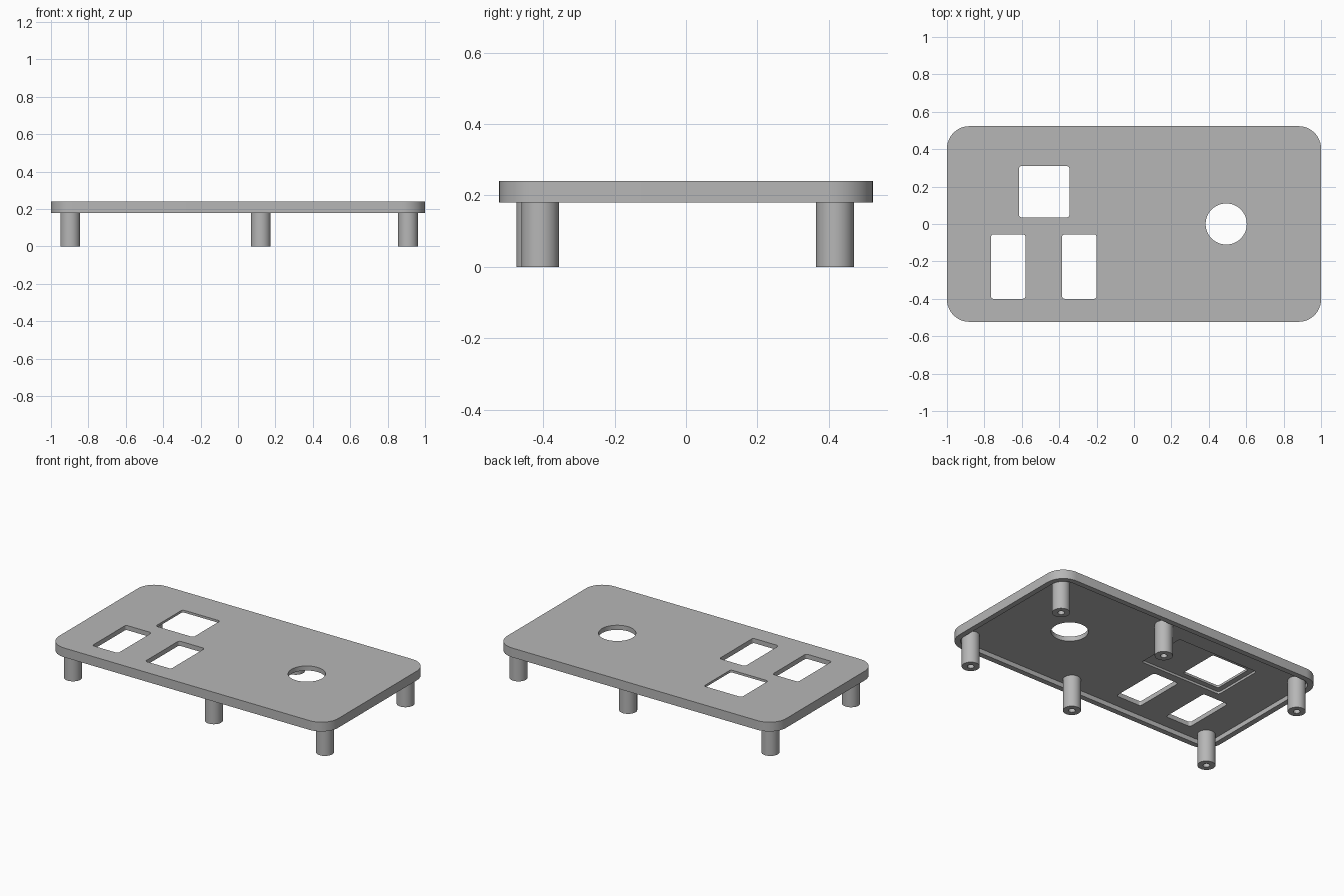
import bpy, bmesh
from math import cos, sin, pi, radians

if "Cube" in bpy.data.objects:
    bpy.data.objects.remove(bpy.data.objects["Cube"], do_unlink=True)

GREY = (0.47, 0.47, 0.47, 1)
grey = bpy.data.materials.new("plain_grey")
grey.use_nodes = True
grey.diffuse_color = GREY
grey.node_tree.nodes["Principled BSDF"].inputs["Base Color"].default_value = GREY

TOP, FLOOR, BOTTOM = 0.24, 0.21, 0.18
HALF_X, HALF_Y, CORNER, RIM = 1.0, 0.523, 0.12, 0.035


def prism(name, x0, x1, y0, y1, z0, z1, radius, steps=6):
    """Vertical prism with a rounded rectangular outline."""
    centres = [(x1 - radius, y1 - radius), (x0 + radius, y1 - radius),
               (x0 + radius, y0 + radius), (x1 - radius, y0 + radius)]
    bm = bmesh.new()
    ring = []
    for quarter, (cx, cy) in enumerate(centres):
        for i in range(steps + 1):
            a = (quarter + i / steps) * pi / 2
            ring.append(bm.verts.new((cx + radius * cos(a), cy + radius * sin(a), z0)))
    base = bm.faces.new(ring)
    out = bmesh.ops.extrude_face_region(bm, geom=[base])
    moved = [v for v in out["geom"] if isinstance(v, bmesh.types.BMVert)]
    bmesh.ops.translate(bm, vec=(0, 0, z1 - z0), verts=moved)
    bmesh.ops.remove_doubles(bm, verts=bm.verts, dist=0.0001)
    bmesh.ops.recalc_face_normals(bm, faces=bm.faces)
    return make_object(name, bm)


def disc(name, x, y, z0, z1, radius):
    """Vertical cylinder, as a prism whose corners meet."""
    return prism(name, x - radius, x + radius, y - radius, y + radius,
                 z0, z1, radius * 0.9999, 12)


def make_object(name, bm):
    mesh = bpy.data.meshes.new(name)
    bm.to_mesh(mesh)
    bm.free()
    mesh.materials.append(grey)
    obj = bpy.data.objects.new(name, mesh)
    bpy.context.collection.objects.link(obj)
    return obj


def select(obj):
    bpy.ops.object.select_all(action="DESELECT")
    obj.select_set(True)
    bpy.context.view_layer.objects.active = obj


def cut(obj, cutter):
    cutter.hide_render = True
    select(obj)
    mod = obj.modifiers.new("cut", "BOOLEAN")
    mod.operation, mod.solver, mod.object = "DIFFERENCE", "EXACT", cutter
    bpy.ops.object.modifier_apply(modifier=mod.name)
    bpy.data.objects.remove(cutter, do_unlink=True)


def smooth(obj):
    select(obj)
    bpy.ops.object.shade_smooth_by_angle(angle=radians(30))


# Cover plate, hollow underneath with a thin rim
plate = prism("cover_plate", -HALF_X, HALF_X, -HALF_Y, HALF_Y, BOTTOM, TOP, CORNER, 12)
ix, iy = HALF_X - RIM, HALF_Y - RIM
cut(plate, prism("hollow", -ix, ix, -iy, iy, 0.1, FLOOR, CORNER - RIM, 12))

# Shallow pocket under the square window
cut(plate, prism("pocket", -0.65, -0.06, 0.0, 0.345, 0.1, FLOOR + 0.015, 0.015))

# Square window, two tall windows and the round opening
for x0, x1, y0, y1 in [(-0.615, -0.345, 0.035, 0.31),
                       (-0.765, -0.58, -0.4, -0.055),
                       (-0.385, -0.2, -0.4, -0.055)]:
    cut(plate, prism("window", x0, x1, y0, y1, 0.1, 0.3, 0.015))
cut(plate, disc("round_opening", 0.493, 0.0, 0.1, 0.3, 0.11))
smooth(plate)

# Six standoff posts with blind screw holes
for side, x, front_y in [("right", -0.897, -0.408), ("middle", 0.122, -0.422),
                         ("left", 0.909, -0.408)]:
    for end, y in [("front", front_y), ("back", 0.417)]:
        post = disc(f"{end}_{side}_post", x, y, 0.0, FLOOR + 0.002, 0.053)
        cut(post, disc("screw_hole", x, y, -0.1, 0.17, 0.02))
        smooth(post)
